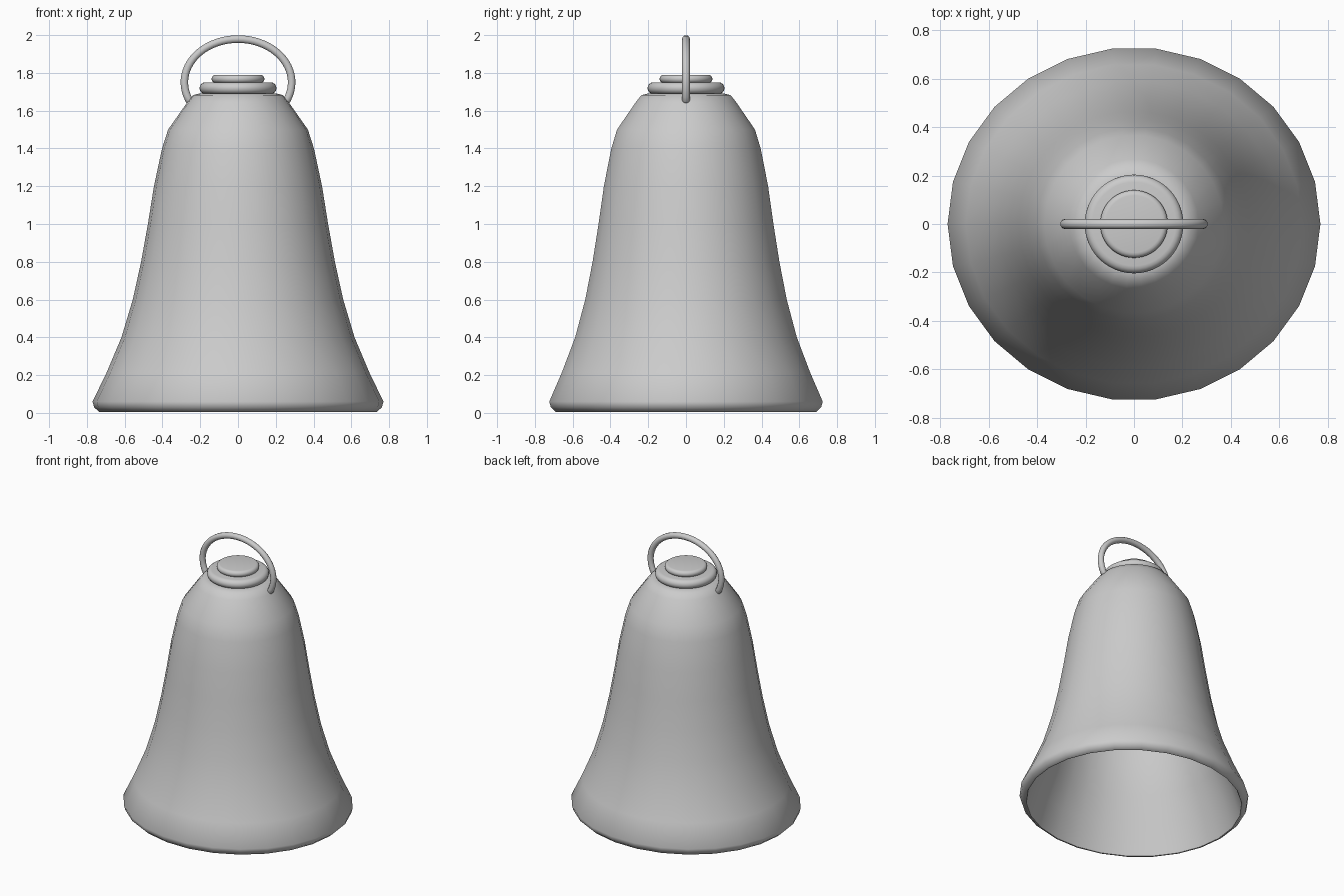
import bpy, bmesh
from math import pi, sin, cos, radians

if "Cube" in bpy.data.objects:
    bpy.data.objects.remove(bpy.data.objects["Cube"])


def lathe(name, profile, sides, squash=lambda z: 1.0):
    """Revolve (radius, z) points about z; radius 0 becomes a pole."""
    bm = bmesh.new()
    rings = []
    for r, z in profile:
        if r == 0:
            rings.append([bm.verts.new((0, 0, z))] * sides)
        else:
            rings.append([bm.verts.new((r * cos(2 * pi * i / sides),
                                        r * squash(z) * sin(2 * pi * i / sides), z))
                          for i in range(sides)])
    for a, b in zip(rings, rings[1:]):
        for i in range(sides):
            j = (i + 1) % sides
            bm.faces.new(list(dict.fromkeys((a[i], a[j], b[j], b[i]))))
    bmesh.ops.recalc_face_normals(bm, faces=bm.faces[:])
    me = bpy.data.meshes.new(name)
    bm.to_mesh(me)
    bm.free()
    ob = bpy.data.objects.new(name, me)
    bpy.context.collection.objects.link(ob)
    smooth(ob)
    return ob


def smooth(ob):
    bpy.ops.object.select_all(action='DESELECT')
    ob.select_set(True)
    bpy.context.view_layer.objects.active = ob
    bpy.ops.object.shade_smooth_by_angle(angle=radians(50))


# Hollow bell body: outer wall, rounded lip, inner wall; flare slightly wider in x
outer = [(0, 1.69), (0.2, 1.692), (0.238, 1.682), (0.268, 1.645), (0.37, 1.5),
         (0.402, 1.4), (0.445, 1.2), (0.477, 1.0), (0.513, 0.8), (0.557, 0.6),
         (0.617, 0.4), (0.695, 0.215), (0.77, 0.06), (0.762, 0.03), (0.735, 0.005)]
lip = [(0.725, 0.005), (0.715, 0.03)]
inner = [(r - 0.035, z - 0.015) for r, z in outer[11:1:-1]] + [(0, 1.66)]
lathe("bell_body", outer + lip + inner, 26, lambda z: 1 - 0.055 * (1 - z / 1.69))


# Stacked round-edged caps on the crown
def cap(name, radius, z0, z1):
    h = (z1 - z0) / 2
    edge = [(radius - h + h * cos(a), (z0 + z1) / 2 + h * sin(a))
            for a in (-pi / 2 + pi * k / 8 for k in range(9))]
    lathe(name, [(0, z0)] + edge + [(0, z1)], 48)


cap("lower_cap", 0.204, 1.688, 1.75)
cap("upper_cap", 0.14, 1.746, 1.79)

# Hanging loop: swept elliptical arc with rounded ends
curve = bpy.data.curves.new("hanging_loop", 'CURVE')
curve.dimensions = '3D'
curve.bevel_depth = 0.021
curve.bevel_resolution = 3
curve.use_fill_caps = True
spline = curve.splines.new('POLY')
n, start, end = 40, radians(-24), radians(204)
pts = [start + (end - start) * k / n for k in range(n + 1)]
pts = [pts[0] - 0.065, pts[0] - 0.04] + pts + [pts[-1] + 0.04, pts[-1] + 0.065]
spline.points.add(len(pts) - 1)
for p, a in zip(spline.points, pts):
    p.co = (0.284 * cos(a), 0, 1.75 + 0.229 * sin(a), 1)
for i, r in ((0, 0.5), (1, 0.85), (-1, 0.5), (-2, 0.85)):
    spline.points[i].radius = r
loop = bpy.data.objects.new("hanging_loop", curve)
bpy.context.collection.objects.link(loop)
bpy.ops.object.select_all(action='DESELECT')
loop.select_set(True)
bpy.context.view_layer.objects.active = loop
bpy.ops.object.convert(target='MESH')
smooth(bpy.context.view_layer.objects.active)
